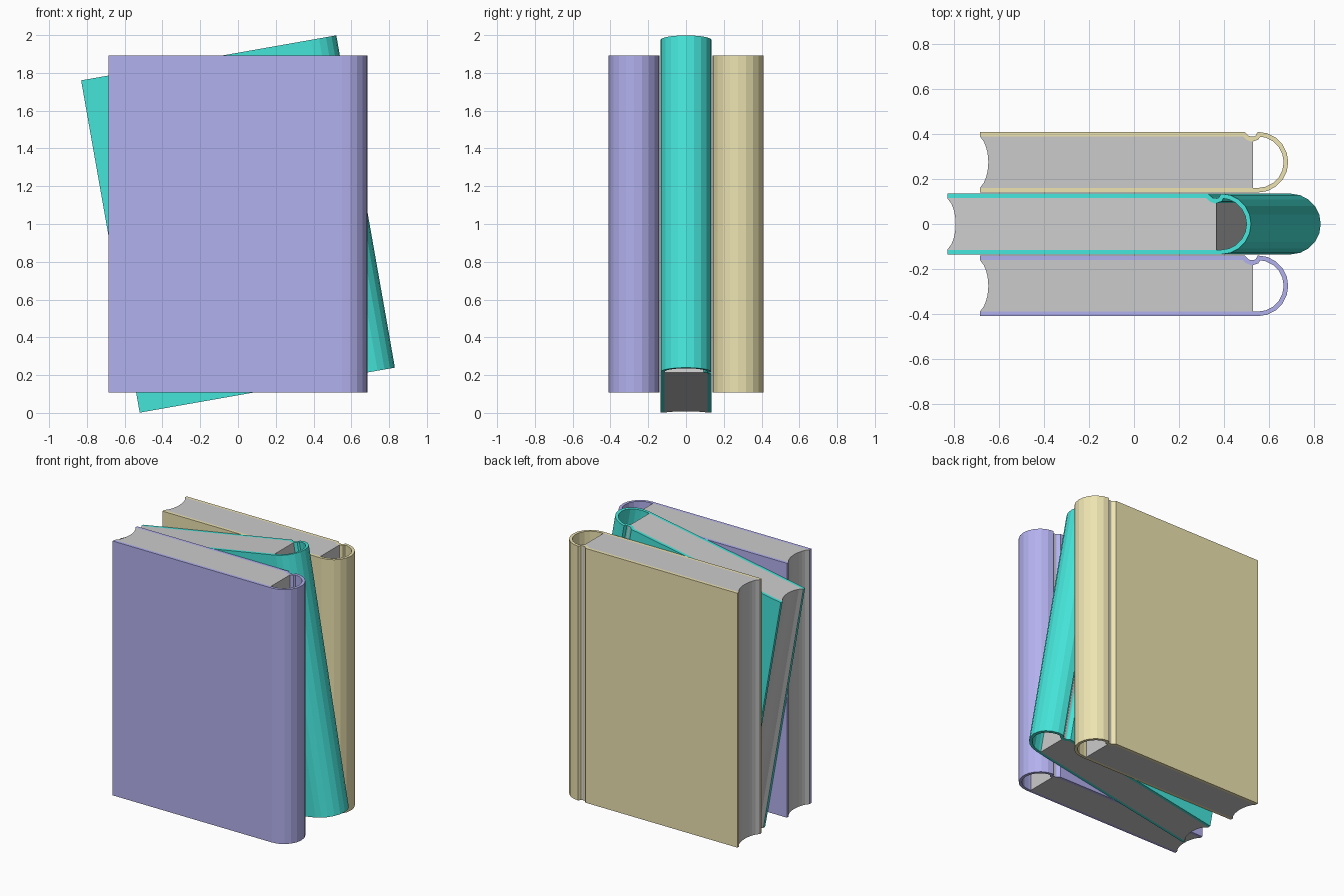
import bpy, bmesh, math

if "Cube" in bpy.data.objects:
    bpy.data.objects.remove(bpy.data.objects["Cube"])

W, H = 0.686, 1.786      # half width, height
R, T = 0.135, 0.02       # half thickness of a book, cover board thickness
SPINE_X = W - R          # centre of the rounded spine
PAGE_X = 0.53            # where the page block stops, leaving the spine hollow


def finish(bm, name, mat=None):
    mesh = bpy.data.meshes.new(name)
    bm.to_mesh(mesh)
    bm.free()
    ob = bpy.data.objects.new(name, mesh)
    bpy.context.collection.objects.link(ob)
    if mat:
        mesh.materials.append(mat)
    return ob


def make_cover(name, color):
    mat = bpy.data.materials.new(name + "_cloth")
    mat.diffuse_color = (*color, 1)
    mat.use_nodes = True
    mat.node_tree.nodes["Principled BSDF"].inputs["Base Color"].default_value = mat.diffuse_color
    # back board, hinge groove, round spine, front board
    path = [(-W, R), (0.492, R), (0.511, R - 0.018), (0.525, R - 0.023),
            (0.540, R - 0.018)]
    for i in range(11):
        a = math.pi / 2 - math.pi * i / 10
        path.append((SPINE_X + R * math.cos(a), R * math.sin(a)))
    path.append((-W, -R))
    bm = bmesh.new()
    rows = [[bm.verts.new((x, y, z)) for x, y in path] for z in (-H / 2, H / 2)]
    for i in range(len(path) - 1):
        bm.faces.new((rows[0][i], rows[1][i], rows[1][i + 1], rows[0][i + 1]))
    ob = finish(bm, name, mat)
    mod = ob.modifiers.new("board_thickness", 'SOLIDIFY')
    mod.thickness = T
    mod.offset = -1
    mod.use_even_offset = True
    return ob


def make_pages(name):
    # block with a hollowed fore edge
    h, depth, n = R - T, 0.038, 10
    prof = [(PAGE_X, -h), (PAGE_X, h)]
    for i in range(n + 1):
        t = 1 - 2 * i / n
        prof.append((-W + depth * math.sqrt(max(0, 1 - t * t)) ** 1.5, h * t))
    bm = bmesh.new()
    face = bm.faces.new([bm.verts.new((x, y, -H / 2)) for x, y in prof])
    out = bmesh.ops.extrude_face_region(bm, geom=[face])
    top = [v for v in out["geom"] if isinstance(v, bmesh.types.BMVert)]
    bmesh.ops.translate(bm, verts=top, vec=(0, 0, H))
    # the extrude may drop the starting cap, so close any open end
    edges = [e for e in bm.edges if e.is_boundary]
    if edges:
        bmesh.ops.holes_fill(bm, edges=edges, sides=0)
    bmesh.ops.recalc_face_normals(bm, faces=bm.faces)
    return finish(bm, name)


# front, tilted middle and back book
books = [("front_book", -0.275, 0, (0.45, 0.44, 0.86)),
         ("middle_book", 0.0, -10, (0.06, 0.78, 0.70)),
         ("back_book", 0.275, 0, (0.85, 0.77, 0.44))]
for name, y, tilt, color in books:
    for ob in (make_cover(name + "_cover", color), make_pages(name + "_pages")):
        ob.location = (0, y, 1.0)
        ob.rotation_euler = (0, math.radians(tilt), 0)
